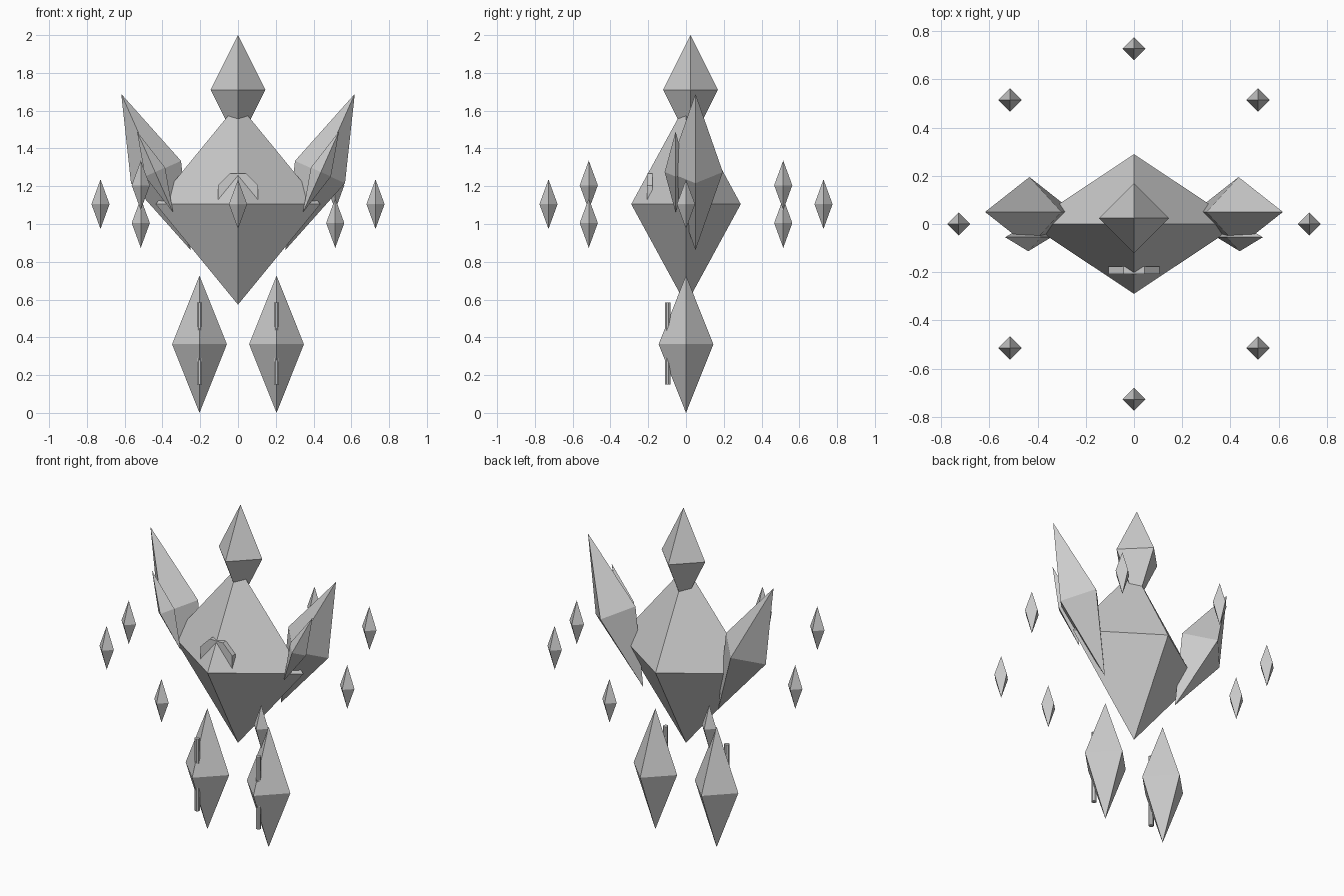
import bpy, bmesh, math
from mathutils import Matrix

if "Cube" in bpy.data.objects:
    bpy.data.objects.remove(bpy.data.objects["Cube"])


def add_object(name, bm, loc, tilt=(0, 0, 0)):
    bmesh.ops.recalc_face_normals(bm, faces=bm.faces)
    mesh = bpy.data.meshes.new(name)
    bm.to_mesh(mesh)
    bm.free()
    obj = bpy.data.objects.new(name, mesh)
    obj.location = loc
    obj.rotation_euler = tilt
    bpy.context.collection.objects.link(obj)
    return obj


def crystal(name, loc, rx, ry, half_height, tilt=0.0):
    """Four-sided double pyramid with its corners on the axes."""
    bm = bmesh.new()
    ring = [bm.verts.new(p) for p in ((rx, 0, 0), (0, ry, 0), (-rx, 0, 0), (0, -ry, 0))]
    for z in (half_height, -half_height):
        tip = bm.verts.new((0, 0, z))
        for i in range(4):
            bm.faces.new((ring[i], ring[(i + 1) % 4], tip))
    return add_object(name, bm, loc, (0, tilt, 0))


def prism(name, loc, radius, depth, sides, tilt=(0, 0, 0)):
    bm = bmesh.new()
    bmesh.ops.create_cone(bm, cap_ends=True, segments=sides, radius1=radius,
                          radius2=radius, depth=depth,
                          matrix=Matrix.Rotation(math.pi / sides, 4, 'Z'))
    return add_object(name, bm, loc, tilt)


# Torso and head
crystal("torso", (0, 0, 1.105), 0.436, 0.29, 0.532)
crystal("head", (0, 0.024, 1.71), 0.145, 0.145, 0.29)

# Chest plate, almost sunk into the torso
prism("chest_plate", (0, -0.192, 1.16), 0.115, 0.03, 8, (math.pi / 2, 0, 0))

# Arms, arm shards, legs and leg bars on both sides
lean = math.radians(24)
for side, s in (("left", -1), ("right", 1)):
    crystal(f"{side}_arm", (s * 0.434, 0.05, 1.275), 0.145, 0.145, 0.453, s * lean)
    crystal(f"{side}_arm_shard", (s * 0.439, -0.055, 1.275), 0.058, 0.058, 0.235, s * lean)
    crystal(f"{side}_leg", (s * 0.204, 0, 0.3635), 0.145, 0.145, 0.3635)
    prism(f"{side}_leg_bar", (s * 0.204, -0.097, 0.367), 0.0148, 0.435, 8)

# Ring of floating crystals, diagonals alternately raised and lowered
for i in range(8):
    a = i * math.pi / 4
    crystal(f"floating_crystal_{i + 1}",
            (0.728 * math.cos(a), 0.728 * math.sin(a), 1.105 + 0.1 * math.sin(2 * a)),
            0.048, 0.048, 0.131)
